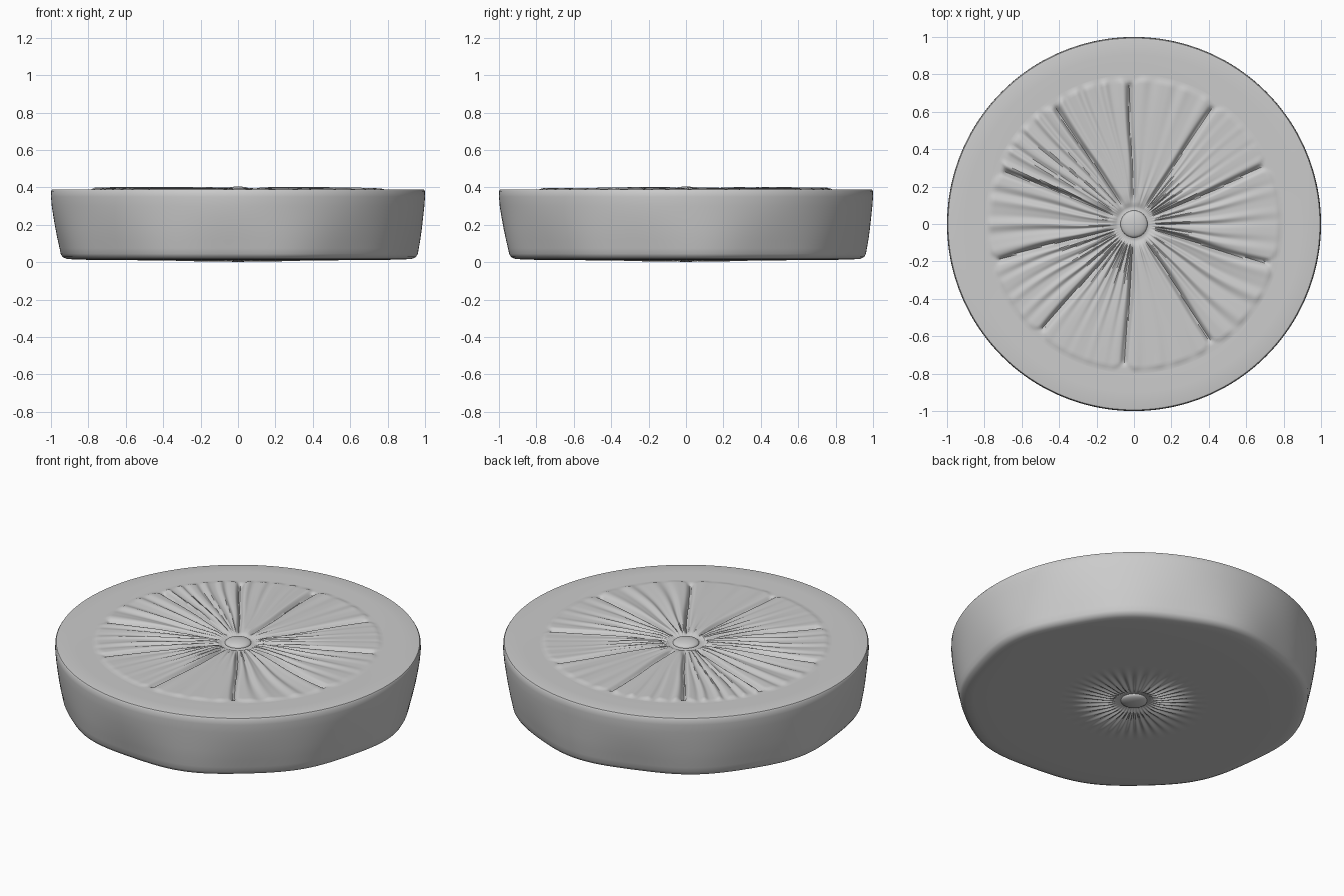
import bpy, math
from math import sin, cos, pi, exp, radians

cube = bpy.data.objects.get("Cube")
if cube:
    bpy.data.objects.remove(cube, do_unlink=True)

grey = bpy.data.materials.new("plain grey")
grey.use_nodes = True
COLOUR = (0.6, 0.6, 0.6, 1)
grey.diffuse_color = COLOUR
grey.node_tree.nodes["Principled BSDF"].inputs["Base Color"].default_value = COLOUR

SEG = 540
TOP, BOTTOM = 0.388, 0.01
# Directions of the walls between the fruit segments
WALLS = [radians(d) for d in (-56, -16, 23, 55, 91, 123, 157, 195, 230, 267)]


def smooth(a, b, x):
    t = max(0.0, min(1.0, (x - a) / (b - a)))
    return t * t * (3 - 2 * t)


def finish(ob):
    ob.data.materials.append(grey)
    bpy.ops.object.select_all(action='DESELECT')
    ob.select_set(True)
    bpy.context.view_layer.objects.active = ob
    bpy.ops.object.shade_smooth_by_angle(angle=radians(40))


def polar_surface(name, rings, shape):
    """Ring-by-ring surface; shape(ring, angle) gives radius and height."""
    verts, faces = [], []
    for ring in rings:
        for j in range(SEG):
            a = 2 * pi * j / SEG
            r, z = shape(ring, a)
            verts.append((r * cos(a), r * sin(a), z))
    for i in range(len(rings) - 1):
        for j in range(SEG):
            k = (j + 1) % SEG
            faces.append((i * SEG + j, i * SEG + k, (i + 1) * SEG + k, (i + 1) * SEG + j))
    mesh = bpy.data.meshes.new(name)
    mesh.from_pydata(verts, [], faces)
    ob = bpy.data.objects.new(name, mesh)
    bpy.context.collection.objects.link(ob)
    finish(ob)


# Rind: gently bulging side with an uneven lower edge
def rind_shape(ring, a):
    r, z = ring
    w = smooth(0.8, 0.93, r) * (1 - smooth(0.0, 0.33, z))
    wobble = 0.008 * sin(9 * a + 0.5) + 0.005 * sin(5 * a + 1)
    return r + w * wobble, z


polar_surface("rind", [
    (0.45, BOTTOM), (0.7, 0.012), (0.8, 0.013), (0.88, 0.015), (0.92, 0.018), (0.942, 0.028),
    (0.952, 0.045), (0.958, 0.075), (0.968, 0.12), (0.979, 0.18), (0.988, 0.24),
    (0.996, 0.3), (1.0, 0.35), (0.999, 0.38), (0.994, 0.388), (0.985, 0.39),
    (0.9, 0.39), (0.8, TOP)], rind_shape)


# Pulp: ten segments split by grooves, each with wavy radial ridges
def pulp_shape(r, a):
    bend = 0.02 * sin(5 * r + 2 * sin(a)) * smooth(0.2, 0.5, r)
    ang = (a + bend - WALLS[0]) % (2 * pi) + WALLS[0]
    i = max(k for k, w in enumerate(WALLS) if w <= ang + 1e-9)
    lo = WALLS[i]
    hi = WALLS[i + 1] if i + 1 < len(WALLS) else WALLS[0] + 2 * pi
    t = (ang - lo) / (hi - lo)
    d = r * min(ang - lo, hi - ang)
    outer = 0.792 - 0.03 * exp(-(d / 0.035) ** 2)
    mask = smooth(outer, outer - 0.03, r) * smooth(0.09, 0.17, r)
    count = 4 + (i * 7) % 3
    phase = 2 * pi * count * t + 0.9 * sin(5 * r + 1.7 * i) * sin(pi * t)
    ridge = 0.006 * (-cos(phase) + 0.35 * sin(1.7 * phase + i)) * (0.55 + 0.45 * sin(4 * r + i))
    groove = 0.022 * exp(-(d / 0.014) ** 2)
    ring = 0.012 * exp(-((r - 0.085) / 0.02) ** 2)
    return r, TOP + mask * (0.006 + ridge - groove) - ring


polar_surface("pulp", [0.8 - 0.79 * n / 64 for n in range(65)], pulp_shape)


# Underside: faint rays around a shallow dimple
def underside_shape(r, a):
    fade = smooth(0.08, 0.16, r) * (1 - smooth(0.2, 0.43, r))
    rays = 0.005 * fade * sin(38 * a + 2 * sin(3 * a))
    dimple = 0.016 * exp(-((r - 0.07) / 0.04) ** 2)
    return r, BOTTOM + rays + dimple


polar_surface("underside_pulp", [0.01 + 0.44 * n / 36 for n in range(37)], underside_shape)

# Rounded cores in the middle of both faces
for name, z in (("top_core", 0.381), ("bottom_core", 0.024)):
    bpy.ops.mesh.primitive_uv_sphere_add(segments=48, ring_count=24, radius=1, location=(0, 0, z))
    core = bpy.context.object
    core.name = name
    core.scale = (0.072, 0.072, 0.024)
    finish(core)
